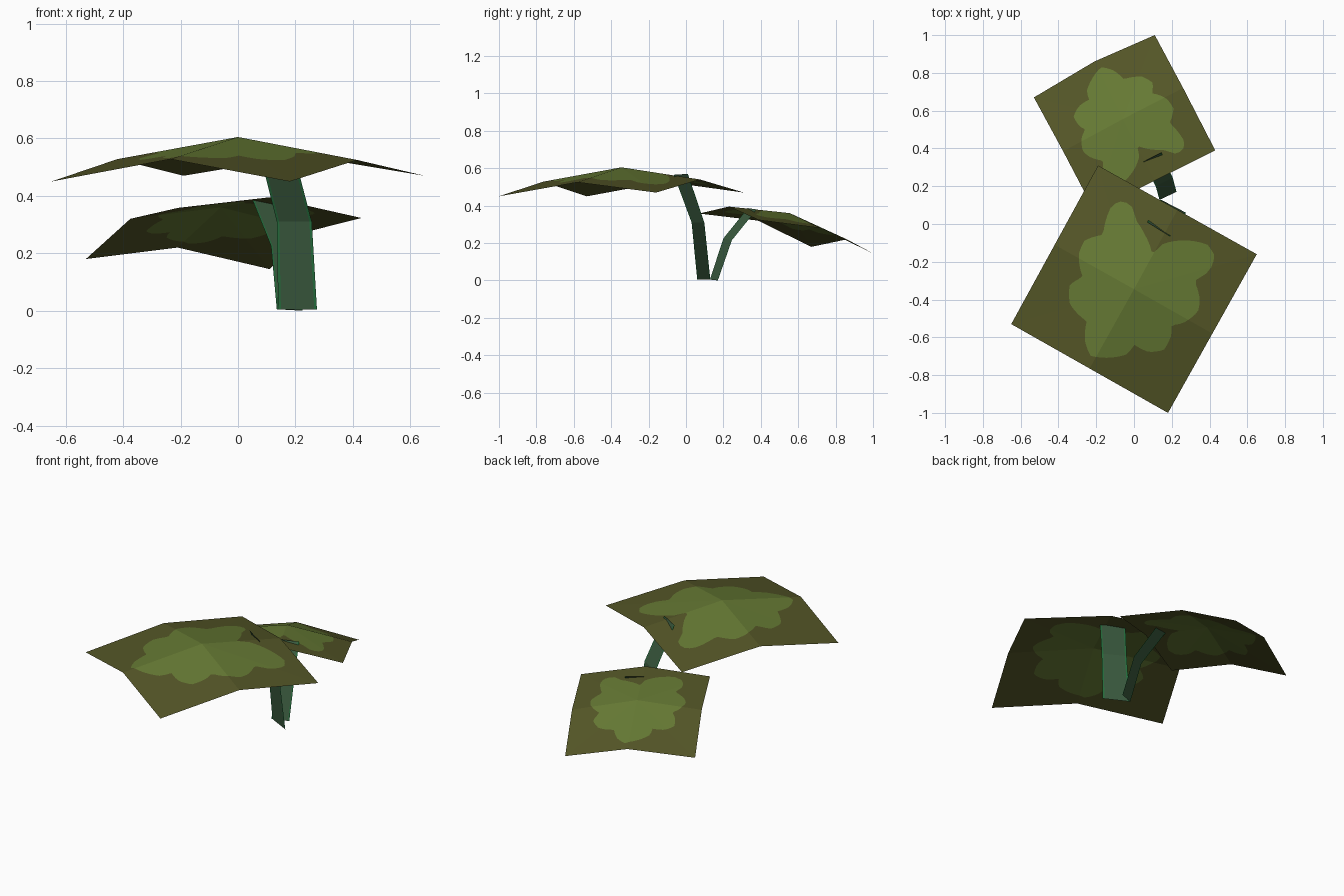
import bpy, bmesh, math
from mathutils import Vector

if "Cube" in bpy.data.objects:
    bpy.data.objects.remove(bpy.data.objects["Cube"])


def lin(c):
    c /= 255
    return c / 12.92 if c <= 0.04045 else ((c + 0.055) / 1.055) ** 2.4


def mat(name, r, g, b):
    m = bpy.data.materials.new(name)
    m.diffuse_color = (lin(r), lin(g), lin(b), 1)
    m.use_nodes = True
    m.node_tree.nodes["Principled BSDF"].inputs["Base Color"].default_value = m.diffuse_color
    return m


OLIVE = mat("olive leaf rim", 84, 86, 39)
GREEN = mat("light green leaf centre", 102, 122, 52)
STEM = mat("dark green stem", 58, 90, 62)
EDGE = mat("bright green stem edge", 38, 112, 62)


def finish(name, bm, mats):
    me = bpy.data.meshes.new(name)
    bm.to_mesh(me)
    bm.free()
    for m in mats:
        me.materials.append(m)
    ob = bpy.data.objects.new(name, me)
    bpy.context.collection.objects.link(ob)
    return ob


# Lobed outline of the light patch, in plan around the large leaf
PATCH = [(.11, -.15), (.15, -.11), (.39, -.11), (.43, -.17), (.40, -.25), (.32, -.30),
         (.35, -.40), (.34, -.46), (.26, -.52), (.20, -.53), (.20, -.58), (.16, -.66),
         (.08, -.67), (0, -.63), (-.03, -.68), (-.16, -.70), (-.23, -.69), (-.26, -.61),
         (-.25, -.51), (-.34, -.42), (-.34, -.32), (-.27, -.28), (-.29, -.16),
         (-.26, -.09), (-.16, -.06), (-.12, .08), (-.08, .115), (-.01, .10),
         (.01, .02), (.06, -.06), (.095, -.15)]
CEN, U, V = Vector((0, -.343)), Vector((.415, -.235)), Vector((.23, .415))
polar = []
for p in PATCH:
    d = Vector(p) - CEN
    u, v = d.dot(U) / U.length_squared, d.dot(V) / V.length_squared
    polar.append((math.atan2(v, u) % math.tau, math.hypot(u, v)))
polar.sort()
polar = ([(polar[-1][0] - math.tau, polar[-1][1])] + polar
         + [(polar[0][0] + math.tau, polar[0][1])])


def patch_radius(a):
    for (a0, r0), (a1, r1) in zip(polar, polar[1:]):
        if a0 <= a <= a1:
            return r0 + (r1 - r0) * (a - a0) / max(a1 - a0, 1e-6)


def leaf(name, centre, rim, n=96):
    """Folded square leaf; rim holds 8 points, from +u, in 45 degree steps."""
    c, rim = Vector(centre), [Vector(p) for p in rim]
    bm = bmesh.new()
    mid = bm.verts.new(c)
    inner, outer = [], []
    for i in range(n):
        a = math.tau * i / n
        k, j = divmod(i, n // 8)
        # position along this eighth of the square's edge
        s = math.tan(math.tau * j / n)
        if k % 2:
            s = 1 - math.tan(math.pi / 4 - math.tau * j / n)
        b = rim[k].lerp(rim[(k + 1) % 8], s)
        f = patch_radius(a) * max(abs(math.cos(a)), abs(math.sin(a)))
        inner.append(bm.verts.new(c.lerp(b, min(f, .97))))
        outer.append(bm.verts.new(b))
    for i in range(n):
        j = (i + 1) % n
        bm.faces.new((mid, inner[i], inner[j])).material_index = 1
        bm.faces.new((inner[i], outer[i], outer[j], inner[j]))
    finish(name, bm, [OLIVE, GREEN])


leaf("large_leaf", (0, -.345, .605),
     [(.415, -.58, .525), (.65, -.16, .47), (.23, .075, .54), (-.19, .31, .47),
      (-.42, -.11, .528), (-.65, -.53, .45), (-.235, -.765, .528), (.18, -1, .45)])
leaf("small_leaf", (-.06, .555, .36),
     [(-.375, .385, .32), (-.21, .07, .358), (.11, .23, .395), (.43, .39, .323),
      (.26, .72, .28), (.11, 1, .145), (-.21, .86, .22), (-.53, .67, .18)])


def stem(name, rows):
    """Flat bent ribbon; each row is its left and right end."""
    bm = bmesh.new()
    grid = [[bm.verts.new(Vector(a).lerp(Vector(b), t)) for t in (0, .07, .93, 1)]
            for a, b in rows]
    for lo, hi in zip(grid, grid[1:]):
        for i in range(3):
            f = bm.faces.new((lo[i], lo[i + 1], hi[i + 1], hi[i]))
            f.material_index = 0 if i == 1 else 1
    finish(name, bm, [STEM, EDGE])


stem("large_stem", [((.14, .13, .005), (.275, .06, .005)),
                    ((.135, .098, .31), (.257, .03, .31)),
                    ((.07, .01, .57), (.19, -.065, .565))])
stem("small_stem", [((.135, .128, .005), (.225, .17, 0)),
                    ((.115, .20, .225), (.205, .245, .215)),
                    ((.05, .33, .387), (.145, .378, .38))])
